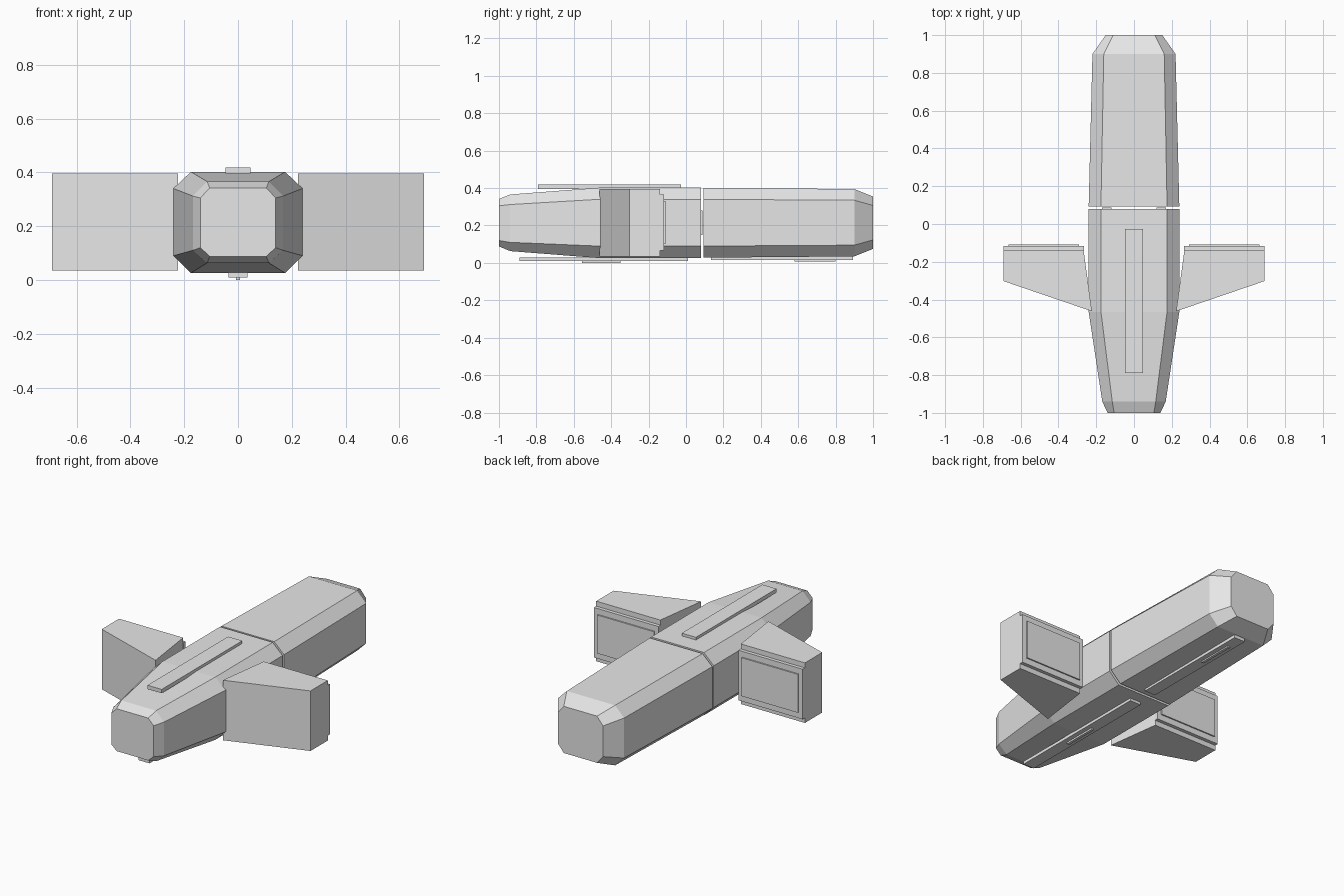
import bpy, bmesh

if "Cube" in bpy.data.objects:
    bpy.data.objects.remove(bpy.data.objects["Cube"])

grey = bpy.data.materials.new("hull grey")
grey.diffuse_color = (0.8, 0.8, 0.8, 1)
grey.use_nodes = True
grey.node_tree.nodes["Principled BSDF"].inputs["Base Color"].default_value = grey.diffuse_color


def finish(bm, name):
    bmesh.ops.recalc_face_normals(bm, faces=bm.faces)
    mesh = bpy.data.meshes.new(name)
    bm.to_mesh(mesh)
    bm.free()
    mesh.materials.append(grey)
    obj = bpy.data.objects.new(name, mesh)
    bpy.context.collection.objects.link(obj)
    return obj


def box(name, x, y, z):
    """Box between the given (min, max) pairs."""
    bm = bmesh.new()
    bmesh.ops.create_cube(bm, size=1)
    for v in bm.verts:
        v.co = [lo + (c + 0.5) * (hi - lo) for c, (lo, hi) in zip(v.co, (x, y, z))]
    return finish(bm, name)


def hull(name, rings):
    """Loft of octagons: y, half width, half top width, bottom, lower side, upper side, top."""
    bm = bmesh.new()
    loops = []
    for y, w, t, z0, s0, s1, z1 in rings:
        pts = [(-t, z0), (t, z0), (w, s0), (w, s1), (t, z1), (-t, z1), (-w, s1), (-w, s0)]
        loops.append([bm.verts.new((x, y, z)) for x, z in pts])
    for a, b in zip(loops, loops[1:]):
        for i in range(8):
            j = (i + 1) % 8
            bm.faces.new((a[i], a[j], b[j], b[i]))
    bm.faces.new(loops[0])
    bm.faces.new(loops[-1])
    return finish(bm, name)


# Two separate hull sections with a narrow gap
hull("front_hull", [
    (-1.00, 0.14, 0.105, 0.088, 0.12, 0.305, 0.342),
    (-0.94, 0.168, 0.115, 0.063, 0.11, 0.312, 0.366),
    (-0.465, 0.24, 0.175, 0.026, 0.09, 0.34, 0.402),
    (0.08, 0.24, 0.175, 0.026, 0.09, 0.34, 0.402)])
hull("rear_hull", [
    (0.093, 0.24, 0.175, 0.028, 0.09, 0.34, 0.401),
    (0.90, 0.22, 0.16, 0.035, 0.095, 0.335, 0.395),
    (1.00, 0.15, 0.11, 0.075, 0.123, 0.307, 0.355)])

# Raised strips above and below
box("top_strip", (-0.047, 0.047), (-0.79, -0.027), (0.395, 0.418))
box("front_keel", (-0.036, 0.036), (-0.89, 0.012), (0.01, 0.028))
box("front_keel_rib", (-0.008, 0.008), (-0.555, -0.35), (0.0, 0.012))
box("rear_keel", (-0.036, 0.036), (0.135, 0.893), (0.016, 0.036))
box("rear_keel_rib", (-0.008, 0.008), (0.58, 0.80), (0.008, 0.018))

for s, side in ((-1, "left"), (1, "right")):
    # Tapered side pod
    bm = bmesh.new()
    outline = [(0.223, -0.462), (0.692, -0.302), (0.692, -0.138), (0.267, -0.138)]
    face = bm.faces.new([bm.verts.new((s * x, y, 0.035)) for x, y in outline])
    ext = bmesh.ops.extrude_face_region(bm, geom=[face])["geom"]
    for v in ext:
        if isinstance(v, bmesh.types.BMVert):
            v.co.z = 0.395
    finish(bm, side + "_pod")

    # Stepped panels on the back of the pod
    for name, x0, x1, y0, y1, z0, z1 in (
            ("pod_panel", 0.265, 0.692, -0.14, -0.117, 0.065, 0.365),
            ("pod_inner_panel", 0.29, 0.665, -0.12, -0.109, 0.10, 0.33),
            ("joint_pad", 0.12, 0.17, 0.078, 0.087, 0.15, 0.28)):
        box(side + "_" + name, sorted((s * x0, s * x1)), (y0, y1), (z0, z1))
